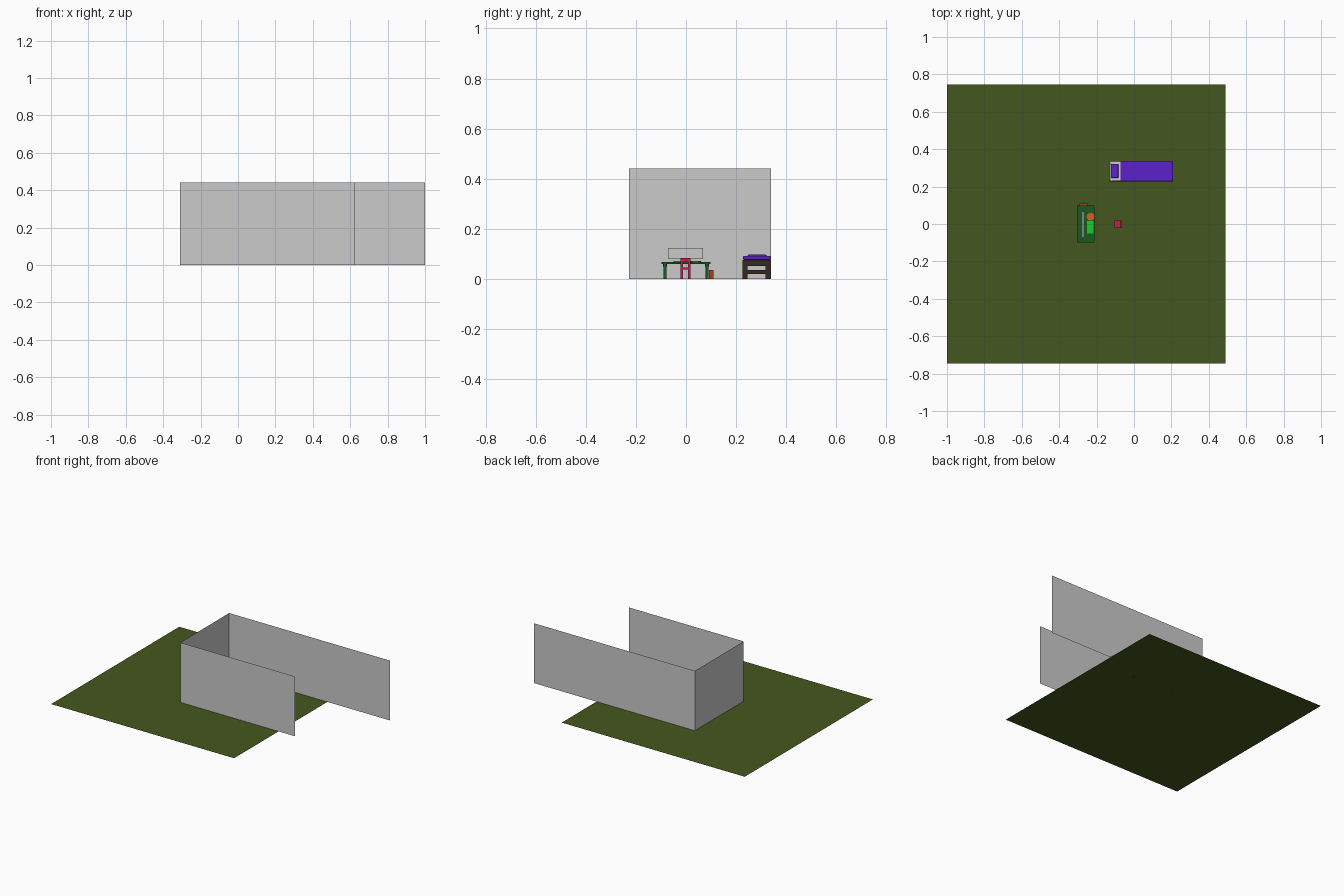
import bpy, math

if "Cube" in bpy.data.objects:
    bpy.data.objects.remove(bpy.data.objects["Cube"])

mats = {}
def mat(name, rgb):
    m = bpy.data.materials.new(name)
    m.diffuse_color = (*rgb, 1)
    m.use_nodes = True
    m.node_tree.nodes["Principled BSDF"].inputs["Base Color"].default_value = m.diffuse_color
    mats[name] = m

mat("carpet", (0.06, 0.095, 0.013))
mat("desk_green", (0.01, 0.10, 0.015))
mat("bright_green", (0.01, 0.6, 0.03))
mat("orange", (0.65, 0.12, 0.01))
mat("rust", (0.35, 0.06, 0.01))
mat("pink", (0.6, 0.01, 0.08))
mat("purple", (0.11, 0.015, 0.6))
mat("dark_wood", (0.035, 0.022, 0.015))

def mesh(name, verts, faces, m=None):
    me = bpy.data.meshes.new(name)
    me.from_pydata(verts, [], faces)
    o = bpy.data.objects.new(name, me)
    bpy.context.collection.objects.link(o)
    if m:
        me.materials.append(mats[m])
    return o

def box(name, x0, x1, y0, y1, z0, z1, m=None, bevel=0):
    v = [(x, y, z) for x in (x0, x1) for y in (y0, y1) for z in (z0, z1)]
    f = [(0, 1, 3, 2), (4, 6, 7, 5), (0, 4, 5, 1), (2, 3, 7, 6), (0, 2, 6, 4), (1, 5, 7, 3)]
    o = mesh(name, v, f, m)
    if bevel:
        b = o.modifiers.new("soft_edges", "BEVEL")
        b.width = bevel
        b.segments = 2
    return o

def wall(name, a, b, h=0.44):
    mesh(name, [(*a, 0), (*b, 0), (*b, h), (*a, h)], [(0, 1, 2, 3)])

# floor sheet and three thin walls
mesh("floor", [(-1, -.745, 0), (.49, -.745, 0), (.49, .745, 0), (-1, .745, 0)],
     [(0, 1, 2, 3)], "carpet")
wall("front_wall", (-.31, -.228), (.625, -.228))
wall("back_wall", (1, .34), (-.31, .34))
wall("left_wall", (-.31, .34), (-.31, -.228))

# desk
box("desk_top", -.305, -.21, -.098, .098, .06, .068, "desk_green")
for s in (-1, 1):
    y = s * .084
    for x in (-.295, -.22):
        box("desk_leg", x - .006, x + .006, y - .006, y + .006, 0, .06, "desk_green")
    box("desk_leg_rail", -.295, -.22, y - .008, y + .008, .05, .06, "desk_green")

# monitor on its stand
box("monitor_screen", -.277, -.268, -.072, .068, .08, .124)
box("monitor_base", -.29, -.255, -.03, .03, .068, .071, "desk_green")
box("monitor_neck", -.278, -.272, -.008, .008, .071, .08, "desk_green")

# things on and beside the desk
box("keyboard", -.25, -.217, -.05, .015, .068, .072, "bright_green")
bpy.ops.mesh.primitive_cylinder_add(vertices=24, radius=.021, depth=.003,
                                    location=(-.232, .039, .0695))
bpy.context.object.name = "mouse_mat"
bpy.context.object.data.materials.append(mats["orange"])
box("computer_case", -.293, -.245, .092, .11, 0, .036, "rust")

# chair, back towards +x
box("chair_seat", -.105, -.067, -.022, .018, .038, .045, "pink")
for y in (-.022, .008):
    box("chair_front_leg", -.105, -.097, y, y + .01, 0, .038, "pink")
    box("chair_back_post", -.075, -.067, y, y + .01, 0, .084, "pink")
box("chair_back_rail", -.074, -.068, -.012, .008, .068, .084, "pink")

# bed frame with open ends
for x in (-.13, .196):
    for y in (.226, .318):
        box("bed_leg", x, x + .012, y, y + .02, 0, .076, "dark_wood")
    for z0, z1 in ((.02, .036), (.052, .076)):
        box("bed_end_rail", x, x + .012, .246, .318, z0, z1, "dark_wood")
for y in (.226, .33):
    box("bed_side_rail", -.118, .196, y, y + .008, .052, .07, "dark_wood")

# bedding
box("mattress", -.13, .2, .23, .336, .055, .084, None, .004)
box("blanket", -.073, .209, .228, .338, .076, .092, "purple", .005)
box("pillow", -.124, -.083, .246, .322, .082, .097, "purple", .006)
